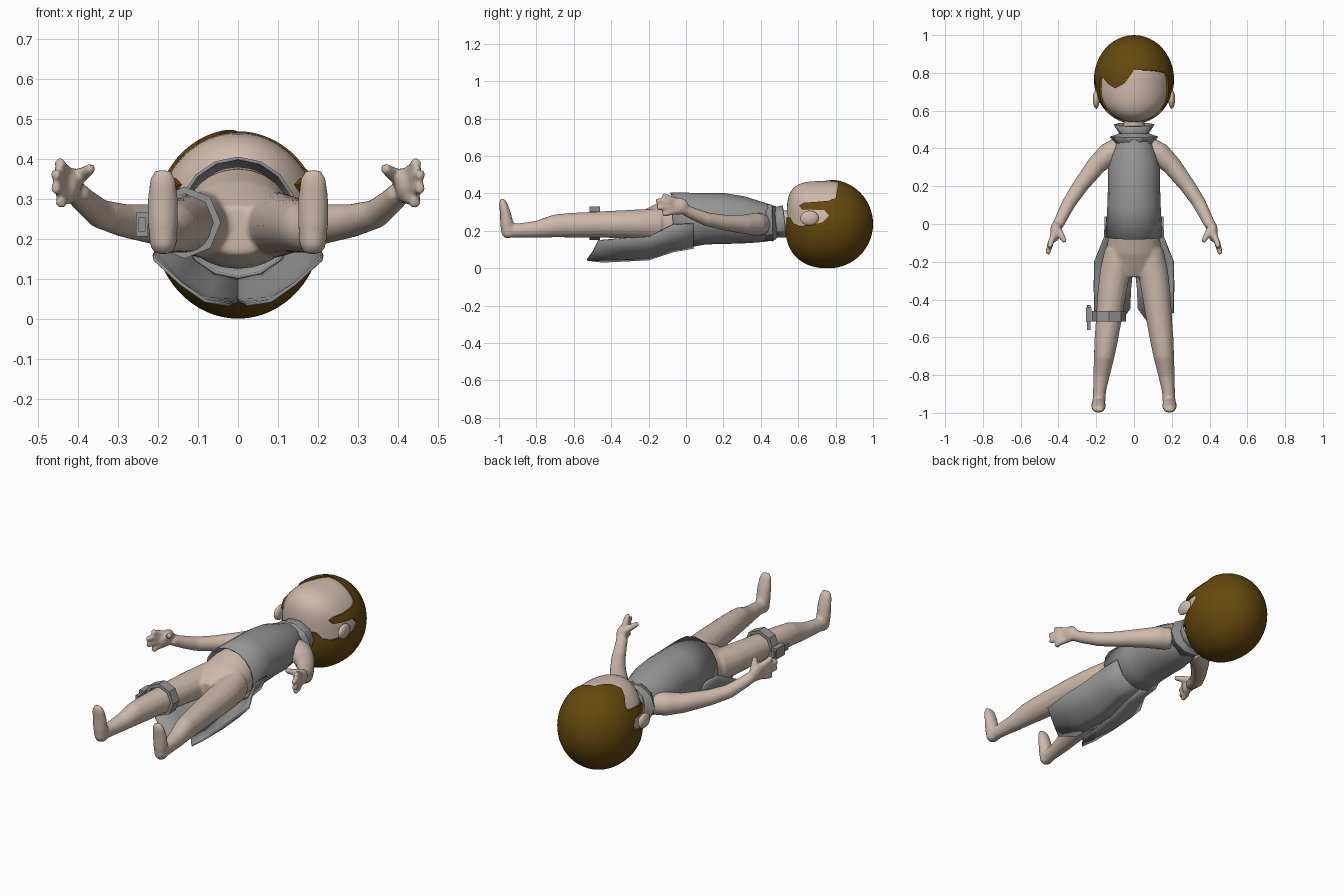
import bpy, bmesh, math
from mathutils import Vector as V

if "Cube" in bpy.data.objects:
    bpy.data.objects.remove(bpy.data.objects["Cube"])

def material(name, rgb):
    m = bpy.data.materials.new(name)
    m.diffuse_color = (*rgb, 1)
    m.use_nodes = True
    m.node_tree.nodes["Principled BSDF"].inputs["Base Color"].default_value = m.diffuse_color
    return m

SKIN = material("skin", (0.62, 0.49, 0.41))
CLOTH = material("grey cloth", (0.30, 0.30, 0.30))
HAIR = material("brown hair", (0.13, 0.065, 0.004))

def finish(bm, name, mat, angle=None):
    bmesh.ops.recalc_face_normals(bm, faces=bm.faces)
    me = bpy.data.meshes.new(name)
    bm.to_mesh(me)
    bm.free()
    ob = bpy.data.objects.new(name, me)
    bpy.context.collection.objects.link(ob)
    me.materials.append(mat)
    if angle:
        for o in bpy.context.selected_objects:
            o.select_set(False)
        ob.select_set(True)
        bpy.context.view_layer.objects.active = ob
        bpy.ops.object.shade_smooth_by_angle(angle=math.radians(angle))
    return ob

def loft(bm, rings, up=V((0, 0, 1)), n=16, cap=True):
    """Rings are (x, y, z, half width, half height), swept along their centres."""
    pts = [V(r[:3]) for r in rings]
    loops = []
    for i, r in enumerate(rings):
        t = (pts[min(i + 1, len(pts) - 1)] - pts[max(i - 1, 0)]).normalized()
        u = t.cross(up).normalized()
        v = u.cross(t)
        loops.append([bm.verts.new(pts[i] + u * r[3] * math.cos(a) + v * r[4] * math.sin(a))
                      for a in (math.tau * k / n for k in range(n))])
    for a, b in zip(loops, loops[1:]):
        for k in range(n):
            bm.faces.new((a[k], a[(k + 1) % n], b[(k + 1) % n], b[k]))
    if cap:
        bm.faces.new(loops[0])
        bm.faces.new(loops[-1][::-1])

def ellipsoid(bm, c, r, seg=24):
    vs = bmesh.ops.create_uvsphere(bm, u_segments=seg, v_segments=seg // 2, radius=1)["verts"]
    for v in vs:
        v.co = V([c[i] + v.co[i] * r[i] for i in range(3)])

def prism(name, poly, place, lo, hi):
    """Hidden cutter: a flat outline pulled between two depths."""
    bm = bmesh.new()
    a = [bm.verts.new(place(p, lo)) for p in poly]
    b = [bm.verts.new(place(p, hi)) for p in poly]
    bm.faces.new(a)
    bm.faces.new(b[::-1])
    for k in range(len(poly)):
        j = (k + 1) % len(poly)
        bm.faces.new((a[k], b[k], b[j], a[j]))
    ob = finish(bm, name, HAIR)
    ob.hide_render = True
    ob.hide_set(True)
    return ob

def skull(name, mat, scale):
    """Ball with a fuller face and jaw."""
    bm = bmesh.new()
    bmesh.ops.create_uvsphere(bm, u_segments=48, v_segments=32, radius=1)
    for v in bm.verts:
        x, y, z = v.co
        p = 2 if y > 0 else (4 if z > 0 else 2.4)
        s = scale / math.sqrt((abs(y) ** p + abs(z) ** p) ** (2 / p) + x * x)
        v.co = (x * s * 0.212, 0.765 + y * s * 0.235, 0.237 + z * s * 0.237)
    return finish(bm, name, mat, 40)

# Body: torso, legs, feet, arms and hands fused into one smooth skin
bm = bmesh.new()
loft(bm, [(0, y, z, a, b) for y, z, a, b in (
    (.57, .25, .055, .06), (.46, .245, .058, .065), (.40, .24, .095, .09), (.30, .255, .12, .11),
    (.10, .26, .125, .12), (-.05, .25, .135, .125), (-.14, .235, .145, .112),
    (-.22, .222, .135, .088), (-.28, .22, .10, .06))], n=24)
for s in (-1, 1):
    loft(bm, [(s * x, y, z, a, b) for x, y, z, a, b in (
        (.085, -.14, .235, .07, .085), (.10, -.25, .235, .08, .08), (.115, -.35, .235, .077, .075),
        (.133, -.50, .233, .069, .069), (.148, -.62, .23, .062, .066), (.158, -.70, .226, .055, .062),
        (.172, -.80, .208, .044, .045), (.182, -.88, .203, .035, .039), (.187, -.95, .20, .034, .036))])
    loft(bm, [(s * x, y, z, a, b) for x, y, z, a, b in (
        (.187, -.948, .162, .022, .022), (.187, -.95, .185, .034, .037), (.188, -.958, .24, .038, .036),
        (.188, -.967, .30, .038, .029), (.188, -.978, .345, .034, .022), (.188, -.985, .37, .022, .012))],
        up=V((0, 1, 0)))
    loft(bm, [(s * x, y, z, r, r) for x, y, z, r in (
        (.08, .40, .235, .06), (.135, .37, .235, .062), (.20, .31, .235, .052), (.285, .20, .245, .042),
        (.345, .11, .262, .037), (.385, .03, .295, .032), (.405, -.01, .315, .03))])
    ellipsoid(bm, (s * .418, -.04, .332), (.026, .055, .046))
    for tip, z in (((.447, -.125, .392), .36), ((.458, -.16, .362), .342),
                   ((.458, -.155, .325), .325), ((.443, -.125, .287), .305)):
        loft(bm, [(s * .422, -.055, z, .018, .018), (s * .44, -.095, (z + tip[2]) / 2, .017, .017),
                  (s * tip[0], tip[1], tip[2], .014, .014)], n=10)
    loft(bm, [(s * .41, -.015, .345, .02, .02), (s * .385, -.06, .363, .018, .018),
              (s * .365, -.095, .377, .014, .014)], n=10)
body = finish(bm, "body", SKIN)
rm = body.modifiers.new("fuse", 'REMESH')
rm.mode = 'VOXEL'
rm.voxel_size = 0.008
rm.use_smooth_shade = True
sm = body.modifiers.new("soften", 'SMOOTH')
sm.factor, sm.iterations = 0.5, 6

# Head and ears
skull("head", SKIN, 0.965)
for s in (-1, 1):
    bm = bmesh.new()
    ellipsoid(bm, (s * .2, .66, .268), (.018, .05, .04), 16)
    finish(bm, "ear", SKIN, 60)

# Hair: cap with the face and ear openings cut out, plus a swept fringe lock
side = prism("face_cutter", [
    (.40, .27), (.56, .27), (.575, .24), (.61, .225), (.73, .245), (.765, .28), (.74, .31),
    (.62, .315), (.605, .335), (.63, .35), (.76, .36), (.80, .375), (.815, .46), (.82, .60), (.40, .60)],
    lambda p, d: (d, p[0], p[1]), -.4, .4)
lock = prism("fringe_cutter", [
    (.02, .86), (-.01, .80), (-.05, .745), (-.10, .718), (-.135, .74), (-.165, .775), (-.3, .79), (-.3, .86)],
    lambda p, d: (p[0], p[1], d), .33, .6)
for name, cutter, op in (("hair", side, 'DIFFERENCE'), ("fringe", lock, 'INTERSECT')):
    ob = skull(name, HAIR, 1.0)
    so = ob.modifiers.new("thickness", 'SOLIDIFY')
    so.thickness, so.offset = 0.016, -1
    bo = ob.modifiers.new("opening", 'BOOLEAN')
    bo.object, bo.operation, bo.solver = cutter, op, 'EXACT'

# Tunic and flared collar
def garment(name, rings, n):
    bm = bmesh.new()
    loft(bm, [(0, *r) for r in rings], n=n, cap=False)
    ob = finish(bm, name, CLOTH, 35)
    so = ob.modifiers.new("thickness", 'SOLIDIFY')
    so.thickness, so.offset = 0.008, -1

garment("tunic", [(-.07, .252, .15, .153), (.10, .265, .141, .138), (.20, .266, .138, .136),
                  (.30, .258, .138, .127), (.38, .248, .118, .112), (.44, .243, .095, .10),
                  (.48, .243, .075, .088)], 16)
garment("collar", [(.42, .243, .098, .102), (.462, .243, .128, .104), (.48, .245, .078, .085),
                   (.525, .25, .108, .092)], 10)

# Two coat tails hanging from the back hem
for s in (-1, 1):
    bm = bmesh.new()
    rows = [[(0, .04, .112), (.06, .04, .125), (.11, .04, .16), (.148, .04, .24)],
            [(0, -.07, .093), (.06, -.07, .105), (.11, -.07, .145), (.152, -.07, .235)],
            [(0, -.20, .05), (.07, -.20, .06), (.14, -.20, .10), (.205, -.20, .17)],
            [(.015, -.34, .043), (.08, -.36, .053), (.14, -.34, .09), (.208, -.33, .163)],
            [(.02, -.45, .038), (.08, -.53, .048), (.14, -.50, .09), (.205, -.47, .15)]]
    grid = [[bm.verts.new((s * x, y, z)) for x, y, z in r] for r in rows]
    for a, b in zip(grid, grid[1:]):
        for k in range(3):
            bm.faces.new((a[k], a[k + 1], b[k + 1], b[k]))
    ob = finish(bm, "coat_tail", CLOTH, 25)
    ob.modifiers.new("thickness", 'SOLIDIFY').thickness = 0.008

# Thigh strap with a small sheath on the outside
bm = bmesh.new()
loft(bm, [(-.133, -.515, .24, .09, .09), (-.133, -.46, .24, .09, .09)], n=8, cap=False)
ob = finish(bm, "thigh_strap", CLOTH)
ob.modifiers.new("thickness", 'SOLIDIFY').thickness = 0.018
ob.modifiers["thickness"].offset = -1
for name, c, d in (("sheath", (-.24, -.495, .235), (.018, .13, .035)),
                   ("sheath_holder", (-.24, -.48, .235), (.03, .075, .06))):
    bm = bmesh.new()
    for v in bmesh.ops.create_cube(bm, size=1)["verts"]:
        v.co = V([c[i] + v.co[i] * d[i] for i in range(3)])
    finish(bm, name, CLOTH)
